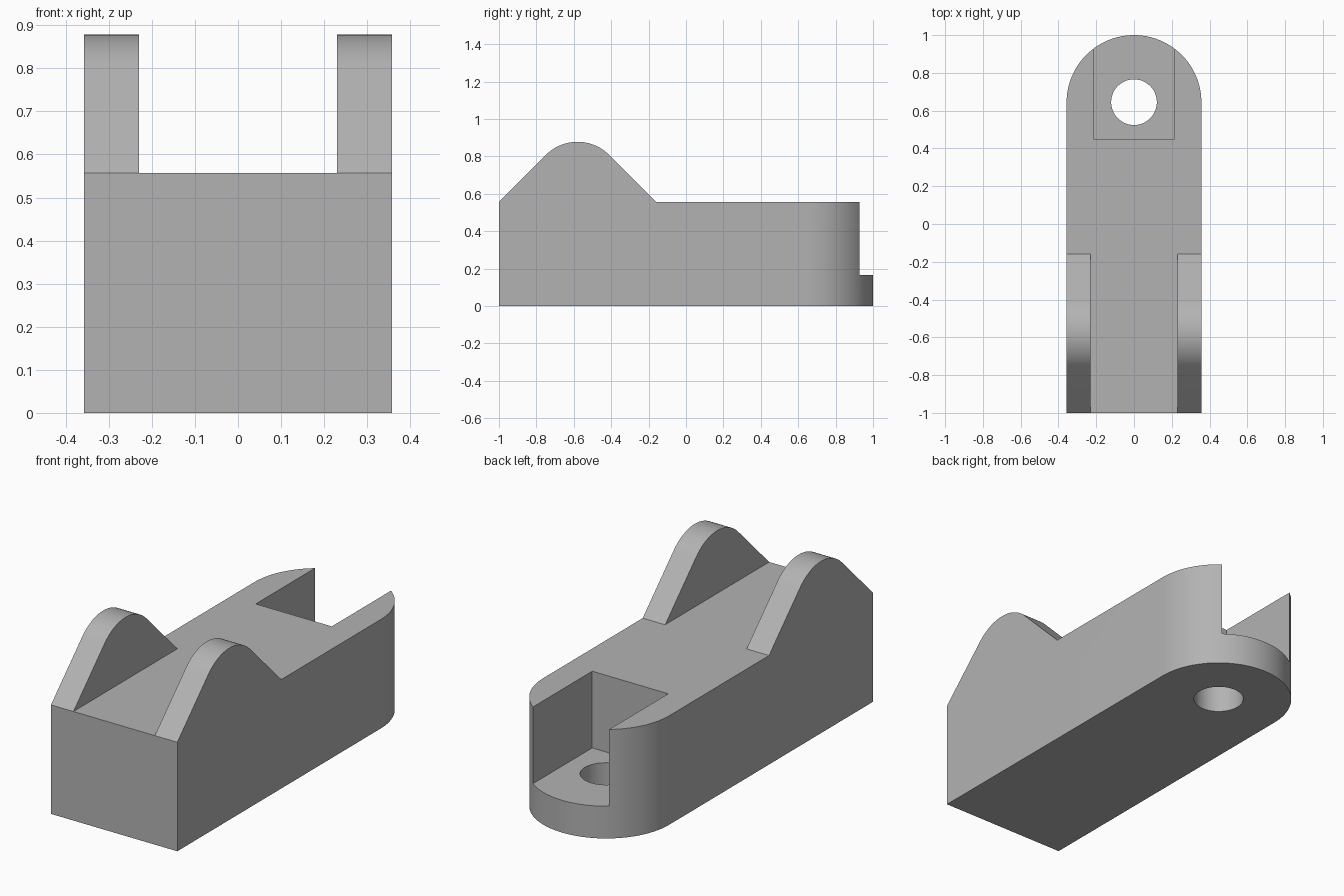
import bpy
import bmesh
from math import sin, cos, pi, radians
from mathutils import Vector

if "Cube" in bpy.data.objects:
    bpy.data.objects.remove(bpy.data.objects["Cube"], do_unlink=True)

HALF_W = 0.357
DECK = 0.557
ROUND_Y = 1 - HALF_W

grey = bpy.data.materials.new("plain grey")
grey.use_nodes = True
colour = (0.45, 0.45, 0.45, 1)
grey.diffuse_color = colour
grey.node_tree.nodes["Principled BSDF"].inputs["Base Color"].default_value = colour


def arc(cx, cy, r, start, end, steps):
    angles = [radians(start + (end - start) * i / steps) for i in range(steps + 1)]
    return [(cx + r * cos(a), cy + r * sin(a)) for a in angles]


def prism(name, outline, low, high, along="z"):
    """Extrude a closed 2D outline along z (outline in xy) or x (outline in yz)."""
    bm = bmesh.new()
    place = (lambda p: (low, *p)) if along == "x" else (lambda p: (*p, low))
    face = bm.faces.new([bm.verts.new(place(p)) for p in outline])
    new = bmesh.ops.extrude_face_region(bm, geom=[face])["geom"]
    shift = Vector((1, 0, 0) if along == "x" else (0, 0, 1)) * (high - low)
    bmesh.ops.translate(bm, vec=shift, verts=[v for v in new if isinstance(v, bmesh.types.BMVert)])
    bmesh.ops.recalc_face_normals(bm, faces=bm.faces)
    mesh = bpy.data.meshes.new(name)
    bm.to_mesh(mesh)
    bm.free()
    mesh.materials.append(grey)
    obj = bpy.data.objects.new(name, mesh)
    bpy.context.collection.objects.link(obj)
    return obj


def rectangle(x, y0, y1):
    return [(-x, y0), (x, y0), (x, y1), (-x, y1)]


def cut(target, tool, operation="DIFFERENCE"):
    tool.hide_render = True
    mod = target.modifiers.new(tool.name, "BOOLEAN")
    mod.operation = operation
    mod.solver = "EXACT"
    mod.object = tool
    bpy.context.view_layer.objects.active = target
    bpy.ops.object.modifier_apply(modifier=mod.name)
    bpy.data.objects.remove(tool, do_unlink=True)


# Side profile: flat deck with a round-topped hump at the front
side = [(-1.1, 0), (1.1, 0), (1.1, DECK), (-0.16, DECK)]
side += arc(-0.58, 0.639, 0.239, 45, 135, 24)
side += [(-1.1, DECK - 0.1)]
body = prism("bracket_body", side, -0.5, 0.5, along="x")

# Plan outline: square front, half-round back
plan = [(-HALF_W, -1), (HALF_W, -1)] + arc(0, ROUND_Y, HALF_W, 0, 180, 64)
cut(body, prism("plan_outline", plan, -0.1, 1.2), "INTERSECT")

# Channel between the two ears, rear slot and bolt hole
cut(body, prism("ear_channel", rectangle(0.23, -1.2, -0.1), DECK, 1.2))
cut(body, prism("rear_slot", rectangle(0.215, 0.45, 1.2), 0.165, 0.8))
cut(body, prism("bolt_hole", arc(0, 0.645, 0.121, 0, 352.5, 47), -0.2, 0.4))

# Smooth the curved walls and keep the corners sharp
bpy.ops.object.select_all(action="DESELECT")
body.select_set(True)
bpy.context.view_layer.objects.active = body
bpy.ops.object.shade_smooth_by_angle(angle=radians(30))
